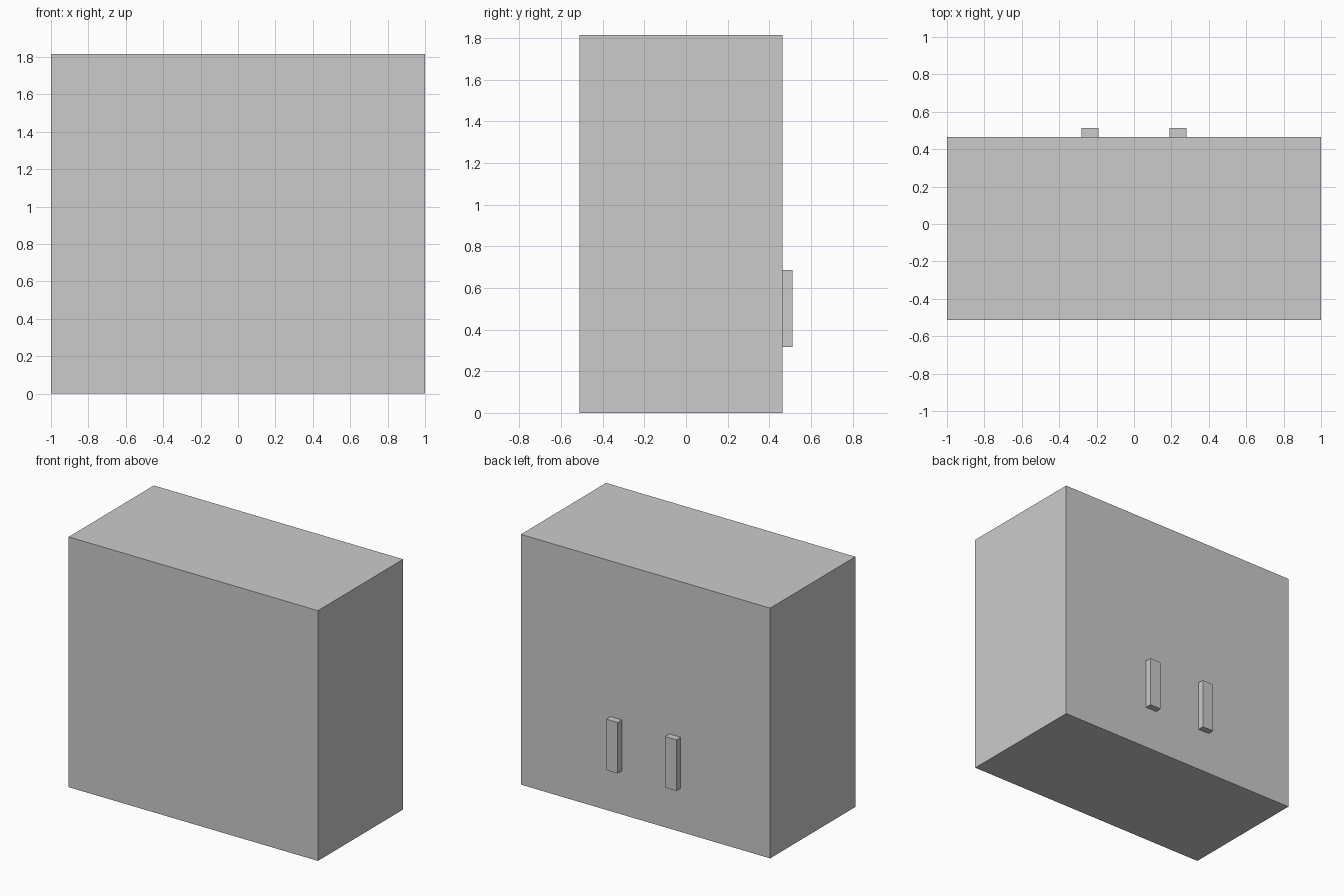
import bpy

if "Cube" in bpy.data.objects:
    bpy.data.objects.remove(bpy.data.objects["Cube"])


def box(name, lo, hi):
    """Axis-aligned box between two corners."""
    centre = [(a + b) / 2 for a, b in zip(lo, hi)]
    bpy.ops.mesh.primitive_cube_add(size=1, location=centre)
    ob = bpy.context.object
    ob.name = name
    ob.scale = [b - a for a, b in zip(lo, hi)]
    bpy.ops.object.transform_apply(location=False, rotation=False, scale=True)
    return ob


# Cabinet body
BACK = 0.464
box("cabinet_body", (-1, -0.512, 0), (1, BACK, 1.815))

# Pair of upright handles on the +y face
for side, x in (("left", -0.236), ("right", 0.236)):
    box(f"{side}_handle", (x - 0.046, BACK, 0.316), (x + 0.046, 0.512, 0.686))
